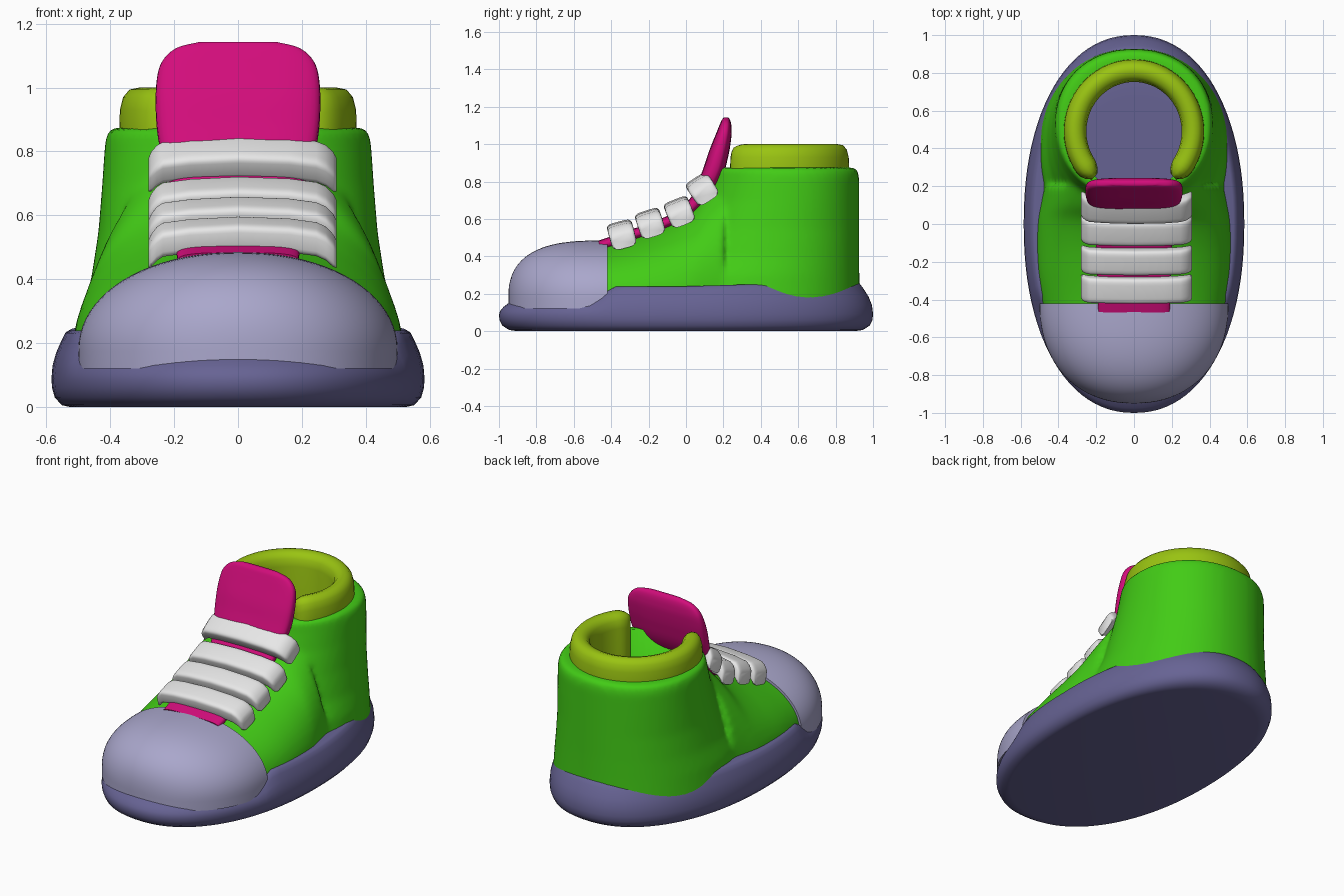
import bpy, bmesh, math
from mathutils import Vector

if "Cube" in bpy.data.objects:
    bpy.data.objects.remove(bpy.data.objects["Cube"])


def material(name, rgb):
    m = bpy.data.materials.new(name)
    m.diffuse_color = (*rgb, 1)
    m.use_nodes = True
    m.node_tree.nodes["Principled BSDF"].inputs["Base Color"].default_value = m.diffuse_color
    return m


GREEN = material("green", (0.055, 0.60, 0.008))
PURPLE = material("dusky purple", (0.135, 0.125, 0.295))
LAVENDER = material("lavender", (0.40, 0.385, 0.60))
OLIVE = material("olive lime", (0.32, 0.55, 0.006))
MAGENTA = material("magenta", (0.65, 0.004, 0.20))
WHITE = material("off white", (0.80, 0.80, 0.80))


def add_loft(bm, rings):
    """Skin a list of equal-length closed rings and cap both ends."""
    rows = [[bm.verts.new(p) for p in r] for r in rings]
    n = len(rows[0])
    for a, b in zip(rows, rows[1:]):
        for i in range(n):
            bm.faces.new((a[i], a[(i + 1) % n], b[(i + 1) % n], b[i]))
    bm.faces.new(rows[0])
    bm.faces.new(rows[-1])


def make(name, mat, *lofts, angle=50):
    bm = bmesh.new()
    for rings in lofts:
        add_loft(bm, rings)
    bmesh.ops.recalc_face_normals(bm, faces=bm.faces)
    me = bpy.data.meshes.new(name)
    bm.to_mesh(me)
    bm.free()
    me.materials.append(mat)
    ob = bpy.data.objects.new(name, me)
    bpy.context.collection.objects.link(ob)
    bpy.ops.object.select_all(action='DESELECT')
    ob.select_set(True)
    bpy.context.view_layer.objects.active = ob
    bpy.ops.object.shade_smooth_by_angle(angle=math.radians(angle))
    return ob


def oval(a, b, n=2.0, count=64):
    """Superellipse points."""
    pts = []
    for i in range(count):
        t = 2 * math.pi * i / count
        c, s = math.cos(t), math.sin(t)
        pts.append((a * math.copysign(abs(c) ** (2 / n), c),
                    b * math.copysign(abs(s) ** (2 / n), s)))
    return pts


def arch(y, w, top, base=0.175, floor=0.12, n=2.1, count=40):
    """Upright arch section across the shoe at position y."""
    pts = [(w, y, floor)]
    for i in range(count + 1):
        t = math.pi * i / count
        c, s = math.cos(t), max(math.sin(t), 0)
        pts.append((w * math.copysign(abs(c) ** (2 / n), c), y,
                    base + (top - base) * s ** (2 / n)))
    return pts + [(-w, y, floor)]


def blend(table, steps=6):
    """Smooth Catmull-Rom interpolation of table rows."""
    rows = [Vector(r) for r in table]
    out = []
    for i in range(len(rows) - 1):
        p0, p1, p2, p3 = (rows[max(i - 1, 0)], rows[i], rows[i + 1],
                          rows[min(i + 2, len(rows) - 1)])
        for k in range(steps):
            t = k / steps
            out.append(0.5 * (2 * p1 + (p2 - p0) * t + (2 * p0 - 5 * p1 + 4 * p2 - p3) * t * t
                              + (3 * p1 - p0 - 3 * p2 + p3) * t ** 3))
    return out + [rows[-1]]


# Sole: bulging oval, lower under the toe and higher at the heel
def sole_point(x, y, z):
    if y < -0.38:
        f = 0.56 + 0.44 * max(0, (y + 0.5) / 0.12)
    else:
        f = 1 + 0.19 * max(0, y)
    return (x, y, z if z < 0.08 else 0.08 + (z - 0.08) * f)


profile = [(0, .90), (.006, .945), (.03, .982), (.06, .997), (.09, 1), (.13, .994), (.17, .975),
           (.21, .945), (.232, .925), (.24, .90), (.24, .65), (.24, .35), (.24, .1)]
make("sole", PURPLE, [[sole_point(x * s, y * s, z) for x, y in oval(.584, 1, 2.18, 96)]
                      for z, s in profile])

# Upper: ankle tube and instep fused into one smooth skin
ankle = [(.12, -.20, .93, .51), (.3, -.15, .927, .487), (.4, -.05, .926, .46),
         (.55, .02, .926, .437), (.7, .09, .926, .425), (.82, .125, .926, .417),
         (.86, .13, .918, .41), (.875, .14, .90, .395)]
ankle_rings = [[(x, y + (f + b) / 2, z) for x, y in oval(r, (b - f) / 2, 2.15)]
               for z, f, b, r in ankle]
instep = [(-.6, .45, .44), (-.42, .487, .468), (-.25, .512, .515), (-.1, .517, .572),
          (.02, .51, .645), (.1, .495, .74), (.2, .475, .83)]
upper = make("upper", GREEN, ankle_rings, [arch(*r) for r in blend(instep)])
remesh = upper.modifiers.new("fuse", 'REMESH')
remesh.mode = 'VOXEL'
remesh.voxel_size = 0.018
remesh.use_smooth_shade = True
smooth = upper.modifiers.new("soften", 'SMOOTH')
smooth.factor = 0.5
smooth.iterations = 6

# Foot opening cut out of the upper
cutter = make("opening_cutter", GREEN, [[(x, y + .49, z) for x, y in oval(.31, .32)]
                                        for z in (.15, 1.2)])
cutter.hide_render = True
cutter.hide_set(True)
cut = upper.modifiers.new("opening", 'BOOLEAN')
cut.object = cutter
cut.operation = 'DIFFERENCE'
cut.solver = 'EXACT'

# Toe cap: rounded dome
toe = []
for i in range(25):
    u = math.sin(math.pi / 2 * i / 24) * 0.9995
    w = .5 * (1 - u ** 2.2) ** (1 / 2.2)
    h = .31 * (1 - u ** 3.0) ** (1 / 2.5)
    toe.append(arch(-.42 - .53 * u, w, .175 + h))
make("toe_cap", LAVENDER, toe)

# Padded collar: open C ring whose inside runs down as the lining
collar = []
section = [(-.058, .22), (.052, .22), (.062, .86), (.060, .93), (.050, .97), (.030, .994),
           (0, 1.0), (-.030, .99), (-.050, .965), (-.058, .92)]
for i in range(61):
    t = i / 60
    a = math.radians(-48 + 276 * t)
    d = min(i, 60 - i)
    k = (.35, .75, .93)[d] if d < 3 else 1       # rounded ends
    c, s = math.cos(a), math.sin(a)
    collar.append([((.31 + o * k) * c, .49 + (.32 + o * k) * s, z - (1 - k) * .05)
                   for o, z in section])
make("collar", OLIVE, collar, angle=60)

# Tongue: y, z, half width, half thickness along its centre line
tongue_path = blend([(-.46, .455, .19, .03), (-.3, .51, .195, .03), (-.15, .562, .2, .03),
                     (-.02, .625, .205, .032), (.07, .71, .22, .04), (.14, .84, .25, .055),
                     (.175, .95, .258, .053), (.2, 1.04, .252, .043), (.21, 1.09, .232, .034),
                     (.214, 1.125, .19, .024), (.215, 1.143, .12, .012)])
tongue = []
for i, p in enumerate(tongue_path):
    q0, q1 = tongue_path[max(i - 1, 0)], tongue_path[min(i + 1, len(tongue_path) - 1)]
    d = Vector((q1[0] - q0[0], q1[1] - q0[1])).normalized()
    tongue.append([(x, p[0] - d.y * o, p[1] + d.x * o) for x, o in oval(p[2], p[3], 3.2, 40)])
make("tongue", MAGENTA, tongue, angle=60)

# Laces: four flat straps with ends bent down
lace_path = [(-.28, .066, .82), (-.272, .055, .97), (-.255, .034, 1), (-.235, .02, 1),
             (-.15, .008, 1), (0, 0, 1), (.16, .006, 1), (.245, .018, 1),
             (.275, .032, 1), (.298, .055, .97), (.308, .066, .82)]
for n, (y, z, tilt) in enumerate([(-.35, .543, 15), (-.2, .603, 18),
                                  (-.045, .663, 22), (.072, .783, 33)]):
    c, s = math.cos(math.radians(tilt)), math.sin(math.radians(tilt))
    rings = []
    for x, drop, k in lace_path:
        rings.append([(x, y + a * k * c - (b * k - drop) * s, z + a * k * s + (b * k - drop) * c)
                      for a, b in oval(.069, .044, 4.5, 32)])
    make(f"lace_{n + 1}", WHITE, rings)
